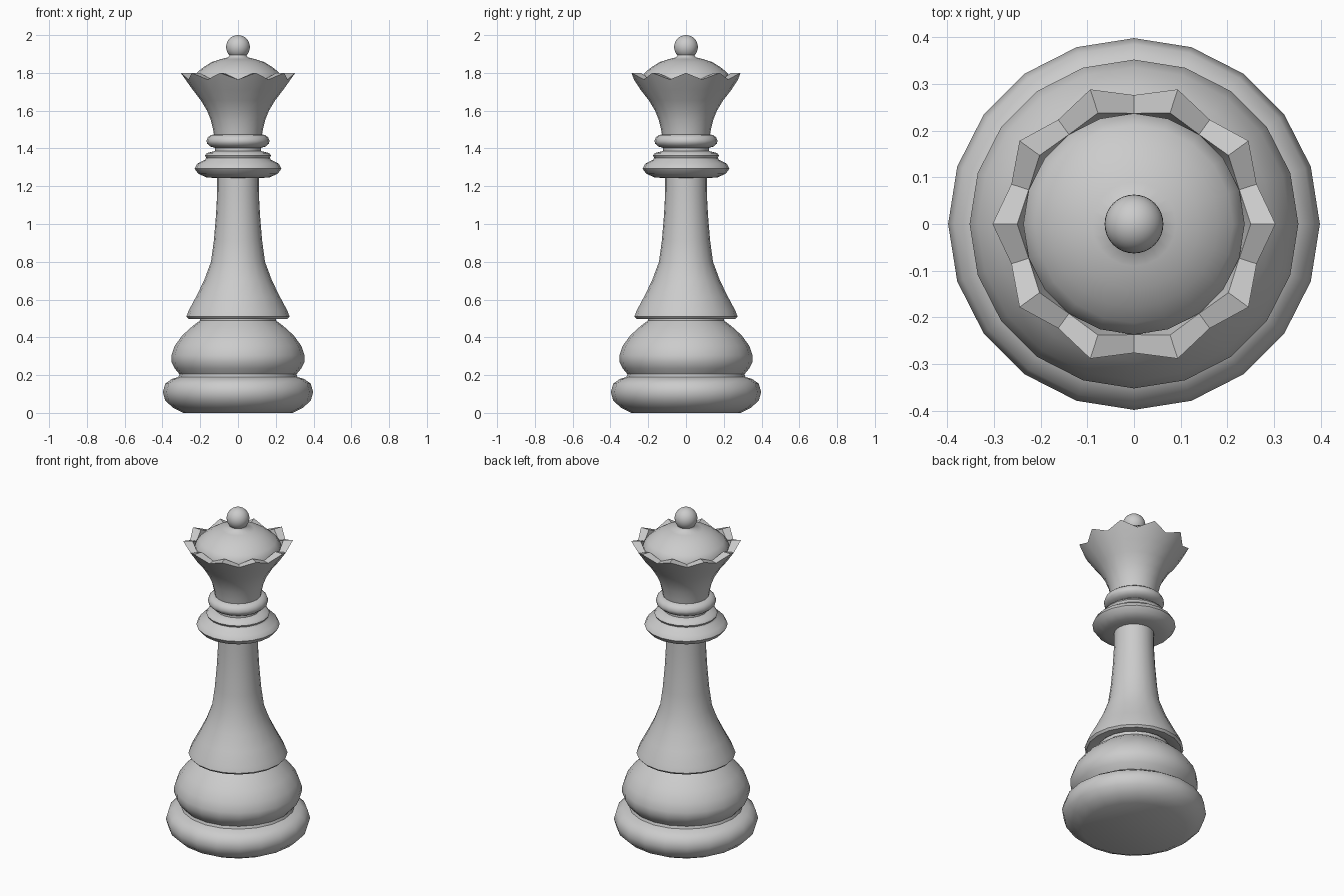
import bpy, bmesh, math

SIDES = 20


def finish(name, bm, angle):
    bmesh.ops.recalc_face_normals(bm, faces=bm.faces[:])
    mesh = bpy.data.meshes.new(name)
    bm.to_mesh(mesh)
    bm.free()
    ob = bpy.data.objects.new(name, mesh)
    bpy.context.collection.objects.link(ob)
    bpy.ops.object.select_all(action='DESELECT')
    ob.select_set(True)
    bpy.context.view_layer.objects.active = ob
    bpy.ops.object.shade_smooth_by_angle(angle=math.radians(angle))
    return ob


def ring_loft(name, rings, angle=50):
    """Each ring is (even_r, even_z, odd_r, odd_z); ends are capped."""
    bm = bmesh.new()
    loops = []
    for re, ze, ro, zo in rings:
        loop = []
        for i in range(SIDES):
            a = 2 * math.pi * i / SIDES
            r, z = (ro, zo) if i % 2 else (re, ze)
            loop.append(bm.verts.new((r * math.cos(a), r * math.sin(a), z)))
        loops.append(loop)
    for a, b in zip(loops, loops[1:]):
        for i in range(SIDES):
            j = (i + 1) % SIDES
            bm.faces.new((a[i], a[j], b[j], b[i]))
    bm.faces.new(loops[0][::-1])
    bm.faces.new(loops[-1])
    return finish(name, bm, angle)


def turned(name, profile, angle=50):
    return ring_loft(name, [(r, z, r, z) for r, z in profile], angle)


# Base foot and bulge
turned("base", [(0.29, 0), (0.345, 0.028), (0.385, 0.065), (0.398, 0.11),
                (0.385, 0.155), (0.35, 0.18), (0.315, 0.19), (0.31, 0.205),
                (0.335, 0.235), (0.352, 0.27), (0.352, 0.305), (0.335, 0.355),
                (0.295, 0.41), (0.24, 0.46), (0.20, 0.49), (0.20, 0.51)])

# Flared stem
turned("stem", [(0.19, 0.515), (0.21, 0.502), (0.262, 0.498), (0.273, 0.51), (0.262, 0.54),
                (0.222, 0.615), (0.18, 0.70), (0.143, 0.80), (0.128, 0.91),
                (0.117, 1.04), (0.111, 1.15), (0.11, 1.25)])

# Wide collar with its upper step
turned("collar", [(0.10, 1.243), (0.165, 1.246), (0.21, 1.266), (0.23, 1.293),
                  (0.215, 1.32), (0.175, 1.34), (0.168, 1.35), (0.175, 1.362),
                  (0.165, 1.376), (0.122, 1.386), (0.122, 1.41)])

# Narrow ring
turned("neck_ring", [(0.118, 1.402), (0.147, 1.41), (0.163, 1.425), (0.167, 1.44),
                     (0.16, 1.458), (0.145, 1.47), (0.125, 1.475)])

# Crown cup: rim zigzags through ten points
ring_loft("crown", [(r, z, r, z) for r, z in
                    [(0.126, 1.465), (0.132, 1.50), (0.144, 1.55), (0.164, 1.60), (0.197, 1.655)]] +
          [(0.243, 1.715, 0.24, 1.71),
           (0.303, 1.80, 0.276, 1.765),
           (0.25, 1.80, 0.237, 1.765),
           (0.235, 1.745, 0.23, 1.74)], 35)

# Domed cap inside the crown
turned("dome", [(0.237, 1.745), (0.237, 1.775), (0.212, 1.807), (0.18, 1.832),
                (0.14, 1.857), (0.09, 1.873), (0.052, 1.882), (0.045, 1.895), (0.043, 1.92)])

# Finial ball
bm = bmesh.new()
bmesh.ops.create_uvsphere(bm, u_segments=32, v_segments=16, radius=0.063)
bmesh.ops.translate(bm, verts=bm.verts[:], vec=(0, 0, 1.937))
finish("finial_ball", bm, 60)
